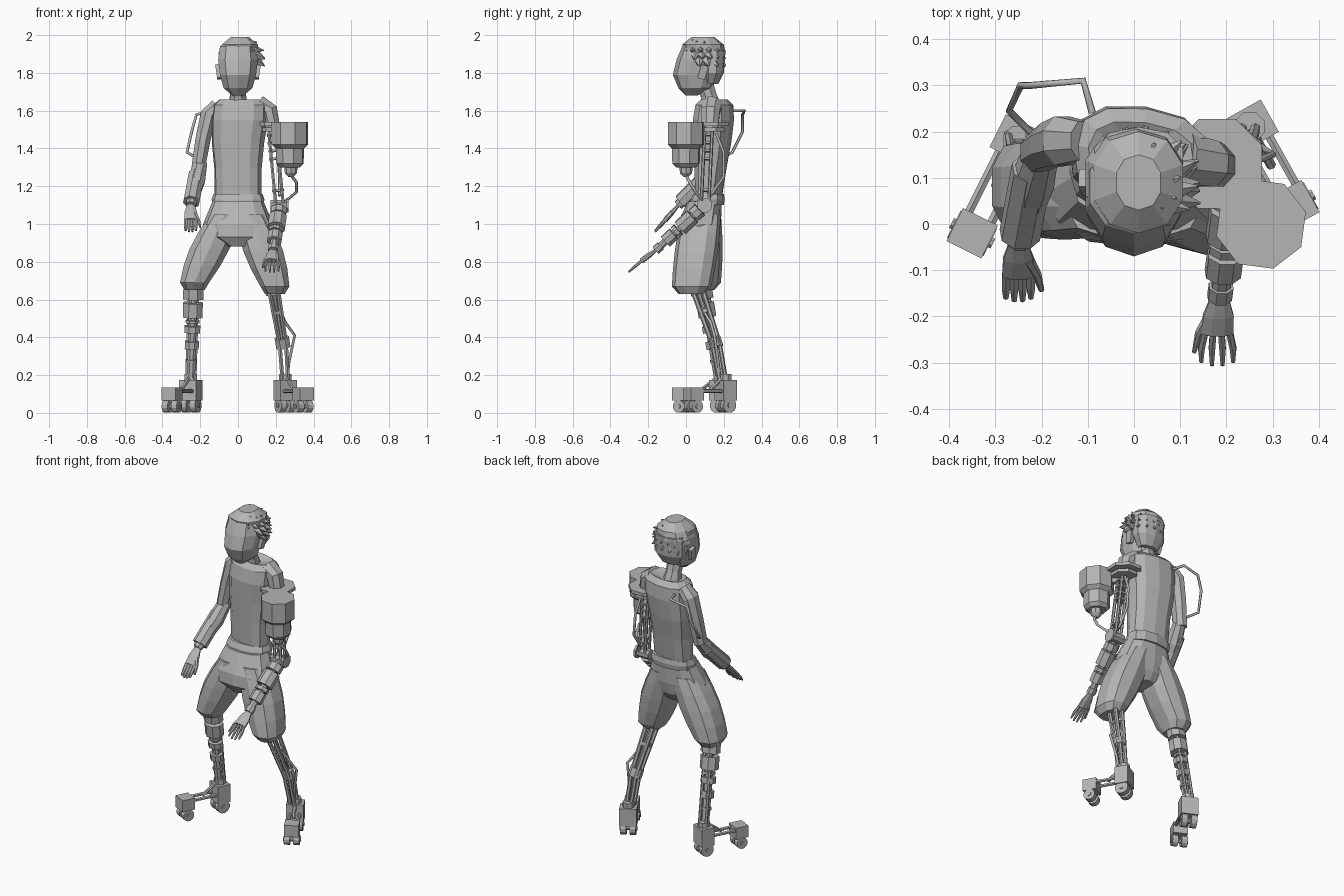
import bpy, bmesh, math, random
from mathutils import Vector as V, Matrix

random.seed(4)
cube = bpy.data.objects.get("Cube")
if cube:
    bpy.data.objects.remove(cube)

GREY = (.46, .46, .46, 1)
grey = bpy.data.materials.new("plain_grey")
grey.use_nodes = True
grey.diffuse_color = GREY
grey.node_tree.nodes["Principled BSDF"].inputs["Base Color"].default_value = GREY
SIDES = (("left", 1), ("right", -1))
CORNERS = [(x, y) for x in (-1, 1) for y in (-1, 1)]
UP = V((0, 0, 1))


def skin(name, rings):
    """Join rings of points into a closed, flat faced skin."""
    bm = bmesh.new()
    rows = [[bm.verts.new(point) for point in ring] for ring in rings]
    count = len(rows[0])
    for low, high in zip(rows, rows[1:]):
        for i in range(count):
            j = (i + 1) % count
            bm.faces.new((low[i], low[j], high[j], high[i]))
    bm.faces.new(rows[0])
    bm.faces.new(rows[-1])
    bmesh.ops.recalc_face_normals(bm, faces=bm.faces)
    mesh = bpy.data.meshes.new(name)
    bm.to_mesh(mesh)
    bm.free()
    mesh.materials.append(grey)
    bpy.context.collection.objects.link(bpy.data.objects.new(name, mesh))


def outline(sides, rx, ry, power, turn):
    """Rounded cross-section; a lower power makes it squarer."""
    points = []
    for i in range(sides):
        angle = turn + math.tau * i / sides
        c, s = math.cos(angle), math.sin(angle)
        points.append((rx * math.copysign(abs(c) ** power, c), ry * math.copysign(abs(s) ** power, s)))
    return points


def stack(name, rings, sides=12, power=.8, yaw=0):
    """Level rings given as height, centre x, centre y, radius x, radius y."""
    spin = Matrix.Rotation(math.radians(yaw), 3, 'Z')
    skin(name, [[spin @ V((x, y, 0)) + V((cx, cy, z))
                 for x, y in outline(sides, rx, ry, power, -math.pi / 2)]
                for z, cx, cy, rx, ry in rings])


def limb(name, path, widths, flat=1, sides=8):
    """Rings square to a path, with a half width at each point."""
    path = [V(point) for point in path]
    rings = []
    for i, point in enumerate(path):
        ahead = (path[min(i + 1, len(path) - 1)] - path[max(i - 1, 0)]).normalized()
        guide = UP if abs(ahead.y) > .85 else V((0, 1, 0))
        deep = (guide - ahead * guide.dot(ahead)).normalized()
        wide = deep.cross(ahead)
        size = widths[i] / math.cos(math.pi / sides)
        rings.append([point + wide * x + deep * y
                      for x, y in outline(sides, size, size * flat, 1, math.pi / sides)])
    skin(name, rings)


def bar(name, start, end, width, flat=1, sides=4):
    limb(name, [start, end], [width, width], flat, sides)


def blocks(name, start, end, spans):
    """Collars strung on a line: start fraction, end fraction, half width."""
    for low, high, width in spans:
        bar(name, start.lerp(end, low), start.lerp(end, high), width, .9, 8)


def cable(name, points, radius=.008):
    curve = bpy.data.curves.new(name, 'CURVE')
    curve.dimensions = '3D'
    curve.bevel_depth = radius
    curve.bevel_resolution = 1
    curve.use_fill_caps = True
    spline = curve.splines.new('POLY')
    spline.points.add(len(points) - 1)
    for knot, point in zip(spline.points, points):
        knot.co = (*point, 1)
    curve.materials.append(grey)
    bpy.context.collection.objects.link(bpy.data.objects.new(name, curve))


def hand(tag, inward, wrist, knuckles, reach, girth, splay):
    """Flat palm, four fingers and a thumb on the inner side."""
    middle = wrist.lerp(knuckles, .5)
    limb(tag + "_palm", [wrist, middle, knuckles], [.02, .033, .035], .4)
    for i in range(4):
        across = V((i - 1.5, 0, 0))
        root = knuckles + across * .018
        bend = root + reach * .5 + across * splay
        tip = root + reach * (1 if i in (1, 2) else .9) + across * splay
        limb(tag + "_finger", [root, bend, tip], [girth, girth, girth * .6], sides=6)
    side = V((inward, 0, 0))
    limb(tag + "_thumb", [middle + side * .02, knuckles + side * .04, knuckles + side * .05 + reach * .6],
         [girth * 1.3, girth, girth * .6], sides=6)


# Head, neck and ears
stack("head", [(1.68, 0, .03, .03, .03), (1.72, 0, .05, .08, .09), (1.79, 0, .05, .1, .12),
               (1.87, 0, .07, .11, .12), (1.94, 0, .08, .1, .1), (1.98, .01, .09, .06, .07)], 10, .9)
limb("neck", [(0, .14, 1.6), (0, .12, 1.68), (0, .1, 1.74)], [.055, .042, .045])
for tag, side in SIDES:
    bar(tag + "_ear", (side * .1, .08, 1.77), (side * .11, .1, 1.84), .01, 2)

# Hair: a crown cap, a back shell and swept spikes
stack("hair_cap", [(1.9, 0, .1, .11, .11), (1.95, .01, .09, .1, .11), (1.99, .01, .09, .05, .06)], 10, .9)
stack("hair_back", [(1.74, .01, .13, .06, .04), (1.8, .01, .14, .1, .06), (1.92, .01, .14, .1, .07)], 10, .9)
heart = V((.01, .085, 1.865))
for lift, count, start, end in ((0, 8, -10, 165), (.35, 10, -25, 180), (.7, 12, -130, 200), (1.1, 8, 0, 315)):
    for i in range(count):
        angle = math.radians(start + (end - start) * i / (count - 1))
        out = V((math.cos(angle) * math.cos(lift), math.sin(angle) * math.cos(lift), math.sin(lift)))
        base = heart + out * .1
        sweep = (out * .5 + V((.35, .2, .4 * lift - .75))).normalized()
        tip = base + sweep * random.uniform(.04, .06)
        tip.z = min(tip.z, 2)
        limb("hair_spike", [base - out * .01, tip], [.022, .002], sides=5)

# Torso, waistband and shorts
stack("torso", [(1.15, 0, .12, .125, .07), (1.3, 0, .13, .127, .085), (1.43, 0, .14, .14, .1),
                (1.55, .01, .145, .15, .11), (1.63, .015, .15, .147, .1), (1.66, .015, .15, .115, .07),
                (1.64, 0, .14, .055, .05)], yaw=-8)
stack("waistband", [(1.1, 0, .11, .135, .09), (1.13, 0, .115, .14, .09), (1.16, 0, .12, .13, .08)])
stack("shorts_seat", [(1.12, 0, .1, .135, .09), (1, 0, .07, .185, .115), (.93, 0, .06, .17, .11),
                      (.88, 0, .06, .05, .08)])
for tag, hem in (("left", V((.195, .03, .67))), ("right", V((-.23, .08, .69)))):
    hip = V((math.copysign(.07, hem.x), .08, 1.05))
    rings = []
    for i in range(5):
        at = hip.lerp(hem, i / 4)
        bulge = math.sin(math.pi * i / 4) * .03
        rings.append((at.z, at.x, at.y, .08 + bulge, .105 + bulge * .3))
    rings.append((hem.z - .04, hem.x, hem.y, .055, .07))
    stack(tag + "_shorts_leg", rings, 10)

# Right arm: bare upper arm, flared cuff, open hand
wrist = V((-.25, -.04, 1.1))
limb("right_upper_arm", [(-.11, .18, 1.63), (-.155, .18, 1.58), (-.185, .17, 1.45), (-.21, .155, 1.3)],
     [.035, .044, .04, .036], 1.2)
limb("right_forearm", [(-.2, .16, 1.32), (-.22, .09, 1.23), wrist], [.036, .045, .025])
bar("right_cuff", (-.22, .12, 1.26), wrist.lerp((-.22, .12, 1.26), .1), .042, sides=8)
hand("right", 1, wrist, V((-.25, -.11, 1.02)), V((0, -.055, -.06)), .009, 0)
cable("back_loop", [(-.09, .24, 1.6), (-.11, .31, 1.6), (-.22, .3, 1.58), (-.245, .3, 1.49),
                    (-.27, .245, 1.38), (-.2, .175, 1.34)])

# Left shoulder and turbine pod
limb("left_shoulder", [(.11, .14, 1.63), (.165, .13, 1.6), (.185, .125, 1.5)], [.05, .045, .04], 1.1)
for name, z, radius in (("shoulder_plate", 1.52, .105), ("shoulder_rim", 1.49, .08)):
    stack(name, [(z + rise, .18, .13, radius, radius) for rise in (0, .02)], 8, 1, 22)
stack("pod", [(z, .275, 0, radius, radius) for z, radius in
              ((1.3, .055), (1.32, .075), (1.4, .077), (1.42, .1), (1.54, .1))], 8, 1, 15)
stack("pod_nozzle", [(z, .28, 0, radius, radius) for z, radius in
                     ((1.25, .014), (1.27, .032), (1.31, .036))], 8, 1)
bar("pod_bracket", (.2, .1, 1.5), (.26, .03, 1.5), .035, .4)
cable("pod_hose", [(.28, 0, 1.26), (.31, .02, 1.22), (.31, .05, 1.17), (.24, .1, 1.11)])

# Left mechanical arm
shoulder, elbow, wrist = V((.18, .12, 1.52)), V((.22, .1, 1.1)), V((.185, -.16, .86))
for dx, dy in CORNERS:
    offset = V((dx, dy, 0)) * .02
    bar("left_arm_rod", shoulder + offset, elbow + offset, .008, sides=6)
blocks("left_arm_collar", shoulder, elbow, [(i * .1, i * .1 + .03, .032) for i in (1, 2, 3, 4, 8)])
cable("left_arm_hose", [(.2, .16, 1.48), (.21, .2, 1.38), (.22, .2, 1.25), (.22, .13, 1.15)])
across = V((.047, 0, 0))
bar("elbow_axle", elbow - across, elbow + across, .028, sides=8)
bar("elbow_disc", elbow + across * .7, elbow + across, .038, sides=8)
blocks("left_forearm", elbow, wrist, [(0, 1, .02), (.1, .22, .042), (.25, .5, .046), (.54, .6, .038),
                                      (.63, .8, .038), (.9, 1, .026)])
hand("left", -1, wrist, V((.18, -.235, .805)), V((0, -.07, -.06)), .007, .005)

# Right mechanical leg
knee, ankle = V((-.235, .085, .68)), V((-.25, .17, .17))
blocks("right_shin", knee, ankle, [(0, 1, .022), (.04, .15, .054), (.19, .34, .052), (.37, .4, .036),
                                   (.43, .5, .042), (.59, .67, .037), (.78, .81, .028)])
for side in (-1, 1):
    offset = V((side * .022, .025, 0))
    bar("right_shin_rod", knee + offset, ankle + offset, .008, sides=6)

# Left mechanical leg
knee, shin, ankle = V((.185, .055, .67)), V((.238, .16, .36)), V((.25, .195, .17))
for dx, dy in CORNERS:
    offset = V((dx * .024, dy * .028, 0))
    bar("left_calf_rod", knee + offset, shin + offset * .7, .011, sides=6)
    bar("left_ankle_rod", shin + offset * .7, ankle + offset * .6, .01, sides=6)
blocks("left_shin", knee, shin, [(0, .12, .045), (0, 1, .012), (.4, .46, .031), (.88, 1.04, .038)])
cable("left_leg_hose", [(.215, .08, .56), (.25, .13, .48), (.3, .15, .41), (.27, .17, .27), (.26, .18, .18)])

# Wheeled feet: heel box, toe box, linking rods and paired wheels
for tag, heel, toe in (("right", V((-.25, .18, 0)), V((-.35, -.02, 0))),
                       ("left", V((.25, .21, 0)), V((.345, .04, 0)))):
    ahead = (toe - heel).normalized()
    across = UP.cross(ahead)
    for part, spot, width, z, wheel in (("heel", heel, .05, .12, .04), ("toe", toe, .042, .1, .034)):
        centre, hub = spot + UP * z, spot + UP * wheel
        bar(f"{tag}_{part}_box", centre - ahead * .04, centre + ahead * .04, width, 1.1 if spot is heel else .85)
        bar(f"{tag}_{part}_axle", hub - across * .05, hub + across * .05, .012, sides=8)
        for side in (-1, 1):
            bar(f"{tag}_{part}_wheel", hub + across * side * .01, hub + across * side * .044,
                wheel * math.cos(math.pi / 12), sides=12)
    bar(tag + "_ankle_mount", heel + UP * .17, heel + UP * .205, .032, sides=8)
    for side in (-1, 1):
        offset = across * side * .027 + UP * .115
        bar(tag + "_foot_rod", heel + offset, toe + offset, .009, sides=6)
    bar(tag + "_ankle_strut", heel + UP * .2, heel.lerp(toe, .5) + UP * .12, .009, sides=6)
